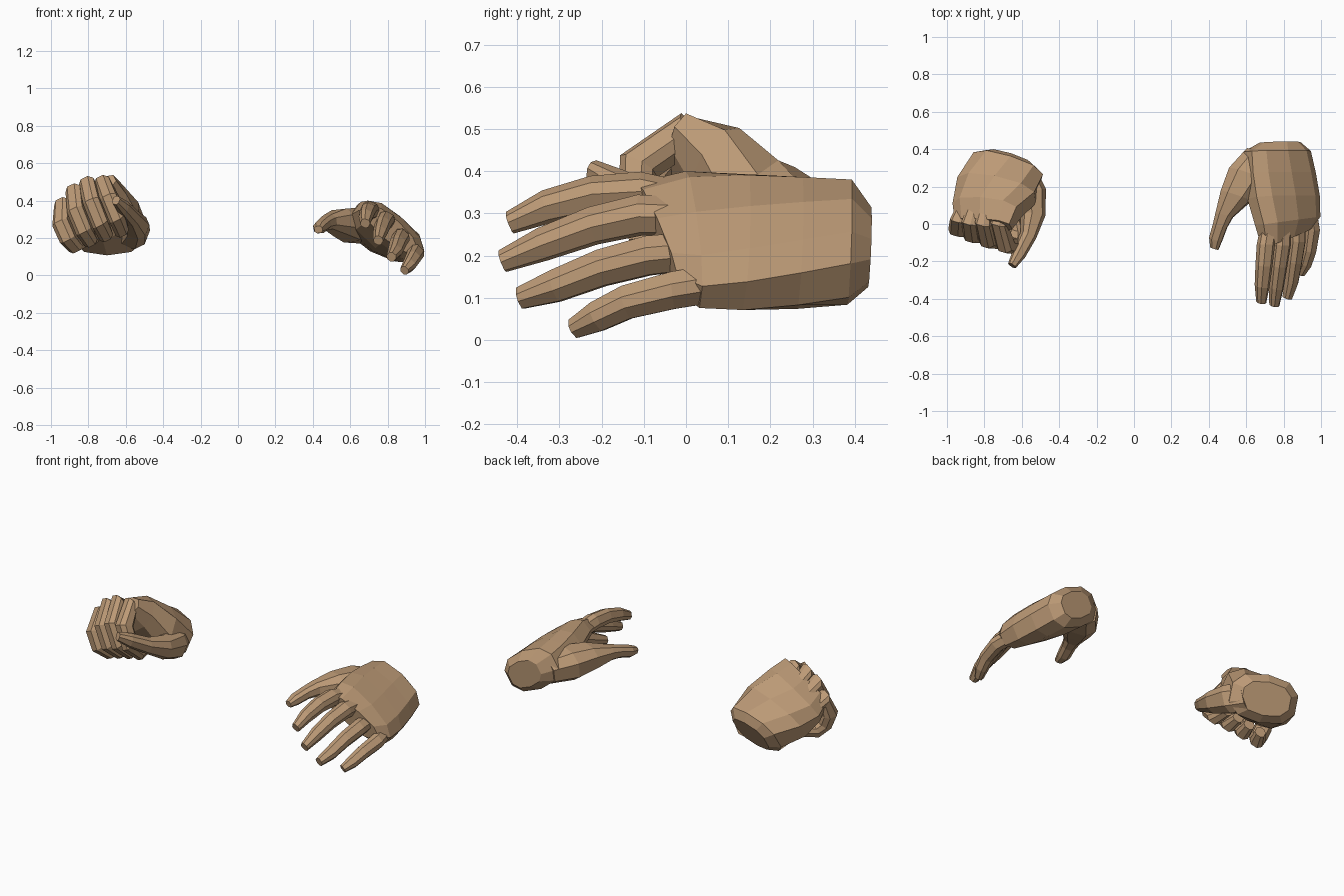
import bpy, bmesh, math
from mathutils import Vector

if "Cube" in bpy.data.objects:
    bpy.data.objects.remove(bpy.data.objects["Cube"])

skin = bpy.data.materials.new("tan_skin")
skin.diffuse_color = (0.50, 0.32, 0.18, 1)
skin.use_nodes = True
skin.node_tree.nodes["Principled BSDF"].inputs["Base Color"].default_value = skin.diffuse_color


def sgn_pow(v, p):
    return math.copysign(abs(v) ** p, v)


def loft(name, rings, sides=8, power=0.8):
    """Skin a tube over rings of (centre, half width, half thickness, width direction)."""
    bm = bmesh.new()
    loops = []
    n = len(rings)
    for i, (c, w, t, side) in enumerate(rings):
        tangent = rings[min(i + 1, n - 1)][0] - rings[max(i - 1, 0)][0]
        side = side.normalized()
        up = tangent.cross(side).normalized()
        loop = []
        for k in range(sides):
            a = 2 * math.pi * (k + 0.5) / sides
            u, v = sgn_pow(math.cos(a), power), sgn_pow(math.sin(a), power)
            loop.append(bm.verts.new(c + side * w * u * 1.04 + up * t * v * 1.04))
        loops.append(loop)
    for a, b in zip(loops, loops[1:]):
        for k in range(sides):
            j = (k + 1) % sides
            bm.faces.new((a[k], a[j], b[j], b[k]))
    bm.faces.new(loops[0])
    bm.faces.new(loops[-1])
    bmesh.ops.recalc_face_normals(bm, faces=bm.faces[:])
    mesh = bpy.data.meshes.new(name)
    bm.to_mesh(mesh)
    bm.free()
    mesh.materials.append(skin)
    ob = bpy.data.objects.new(name, mesh)
    bpy.context.collection.objects.link(ob)
    return ob


def digit(name, path, widths, side, flat=1.0):
    side = Vector(side)
    return loft(name, [(Vector(p), w, w * flat, side) for p, w in zip(path, widths)])


def fuse(name, base, parts):
    """Union the digits with the palm into one skin, dropping the buried faces."""
    for part in parts:
        mod = base.modifiers.new("join_" + part.name, 'BOOLEAN')
        mod.operation, mod.solver, mod.object = 'UNION', 'EXACT', part
        mod.use_self = True
    bpy.context.view_layer.update()
    result = bpy.data.meshes.new_from_object(
        base.evaluated_get(bpy.context.evaluated_depsgraph_get()))
    base.modifiers.clear()
    if len(result.polygons) > 100:
        base.data = result
        base.name = name
        for part in parts:
            bpy.data.objects.remove(part)


# ---- open hand: palm with domed wrist, tilted down to the outside ----
# rows: x, y, z, half width, half thickness, tilt in degrees, skew
palm = [
    (0.780, 0.436, 0.220, 0.110, 0.075, 30, 0),
    (0.765, 0.388, 0.232, 0.182, 0.114, 30, 0),
    (0.780, 0.270, 0.230, 0.200, 0.112, 33, 0),
    (0.800, 0.140, 0.232, 0.212, 0.104, 37, 0),
    (0.822, 0.015, 0.238, 0.205, 0.085, 42, 0.10),
    (0.818, -0.070, 0.245, 0.172, 0.056, 42, 0.30),
]
open_palm = loft("open_palm", [
    (Vector(r[:3]), r[3], r[4],
     Vector((math.cos(math.radians(r[5])), r[6], -math.sin(math.radians(r[5])))))
    for r in palm], sides=10)

# open fingers, fanned and drooping
finger_w = (0.042, 0.045, 0.042, 0.037, 0.025)
open_digits = [
    digit("open_index_finger",
          [(.735, .06, .315), (.705, -.11, .350), (.695, -.22, .344), (.685, -.33, .316), (.68, -.418, .278)],
          finger_w, (0.9, 0, -0.4)),
    digit("open_middle_finger",
          [(.80, .06, .29), (.79, -.11, .296), (.775, -.22, .271), (.76, -.34, .227), (.75, -.435, .187)],
          finger_w, (0.85, 0, -0.5)),
    digit("open_ring_finger",
          [(.87, .06, .215), (.87, -.09, .200), (.855, -.20, .171), (.84, -.31, .128), (.82, -.394, .099)],
          finger_w, (0.75, 0, -0.65)),
    digit("open_little_finger",
          [(.925, .10, .14), (.95, -.03, .118), (.935, -.14, .090), (.915, -.21, .056), (.89, -.266, .027)],
          (0.045, 0.043, 0.039, 0.035, 0.023), (0.7, 0, -0.7)),
    # thumb with its broad base blending into the palm edge
    digit("open_thumb",
          [(.69, .37, .25), (.61, .26, .270), (.545, .15, .283), (.483, .05, .285),
           (.46, -.01, .275), (.437, -.08, .255), (.43, -.13, .245)],
          (0.092, 0.108, 0.085, 0.048, 0.039, 0.036, 0.023), (0.9, -0.3, 0.1), 0.85),
]
fuse("open_hand", open_palm, open_digits)

# ---- fist: palm rising from the wrist to the knuckles ----
# rows: x, y, z, half width, half thickness, width direction
fist = [
    (-0.670, 0.335, 0.205, 0.140, 0.090, 0.95, -0.30, 0.00),
    (-0.680, 0.300, 0.225, 0.195, 0.130, 0.95, -0.30, 0.00),
    (-0.735, 0.180, 0.300, 0.215, 0.130, 0.92, -0.18, 0.22),
    (-0.785, 0.075, 0.375, 0.195, 0.105, 0.84, -0.05, 0.46),
    (-0.805, -0.005, 0.435, 0.170, 0.055, 0.84, -0.05, 0.50),
]
fist_palm = loft("fist_palm", [(Vector(r[:3]), r[3], r[4], Vector(r[5:])) for r in fist], sides=10)

# curled fingers, blended from the index curl to the little curl
index_curl = [(-.72, .07, .42), (-.72, .00, .490), (-.685, -.112, .412),
              (-.645, -.115, .31), (-.625, -.05, .245), (-.635, .04, .245)]
little_curl = [(-.91, .09, .32), (-.935, .02, .372), (-.945, -.020, .28),
               (-.91, -.025, .20), (-.875, .015, .16), (-.84, .08, .17)]
fist_digits = []
for i, label in enumerate(("index", "middle", "ring", "little")):
    f = i / 3
    bulge = Vector((-0.012, -0.005, 0.040)) * math.sin(math.pi * f)
    path = []
    for j, (a, b) in enumerate(zip(index_curl, little_curl)):
        path.append(Vector(a).lerp(Vector(b), f) + bulge * (1, 1, 0.7, 0.2, 0.1, 0.1)[j])
    fist_digits.append(digit("fist_%s_finger" % label, path,
                             (0.034, 0.045, 0.047, 0.046, 0.041, 0.030), (0.85, -0.25, 0.42)))

# thumb wrapping over the front of the fist
fist_digits.append(digit(
    "fist_thumb",
    [(-.60, .26, .22), (-.555, .17, .232), (-.54, .05, .262), (-.565, -.06, .308),
     (-.615, -.160, .365), (-.652, -.222, .402)],
    (0.080, 0.083, 0.064, 0.044, 0.037, 0.024), (0.35, 0.1, 0.9), 0.95))
fuse("fist_hand", fist_palm, fist_digits)
